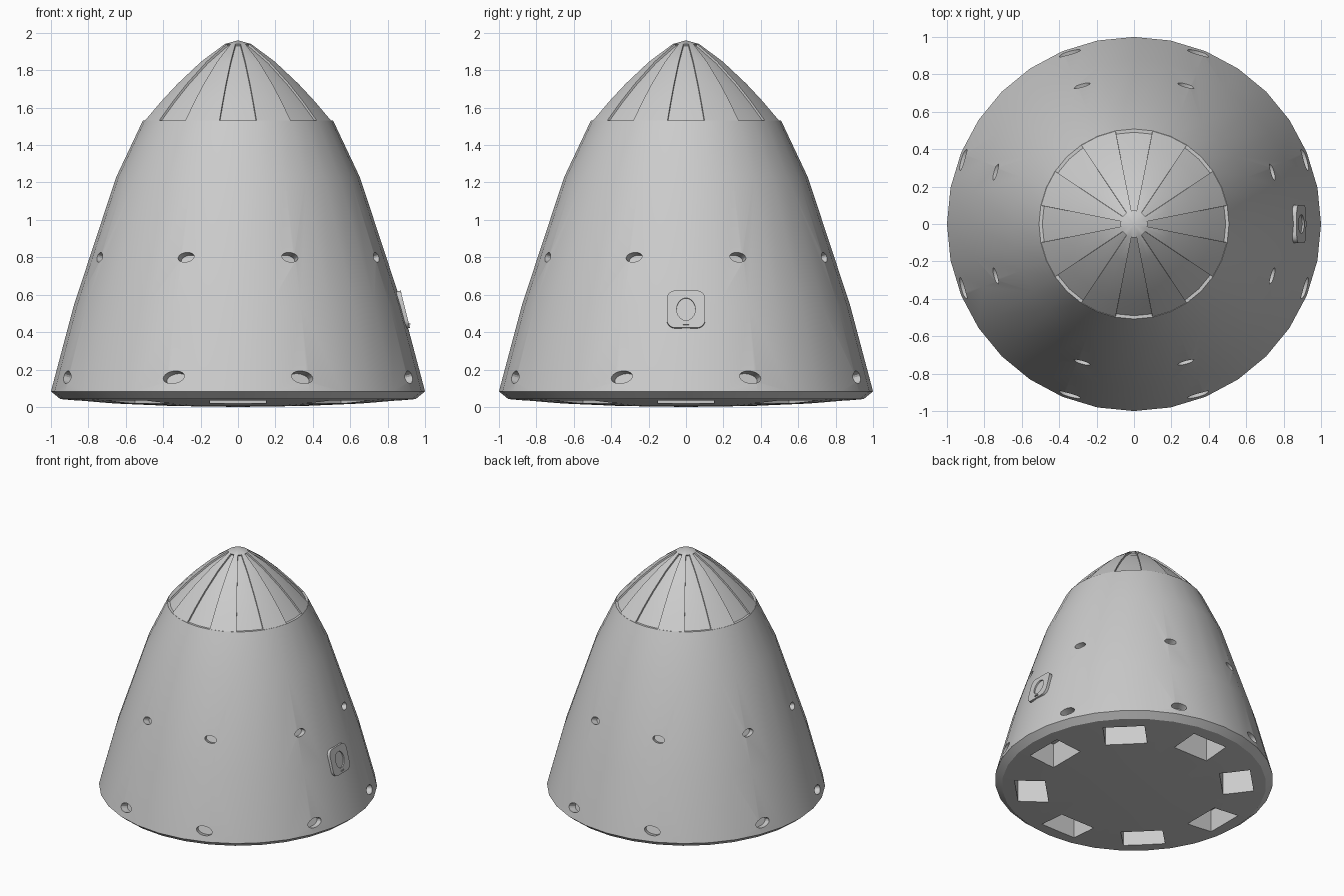
import bpy, bmesh, math
from mathutils import Matrix

if "Cube" in bpy.data.objects:
    bpy.data.objects.remove(bpy.data.objects["Cube"])

SIDES = 32
grey = bpy.data.materials.new("light_grey")
grey.diffuse_color = (0.6, 0.6, 0.6, 1)
grey.use_nodes = True
grey.node_tree.nodes["Principled BSDF"].inputs["Base Color"].default_value = grey.diffuse_color


def make_object(name, bm):
    bmesh.ops.recalc_face_normals(bm, faces=bm.faces)
    mesh = bpy.data.meshes.new(name)
    bm.to_mesh(mesh)
    bm.free()
    mesh.materials.append(grey)
    ob = bpy.data.objects.new(name, mesh)
    bpy.context.collection.objects.link(ob)
    return ob


def revolve(profile):
    """Spin (radius, z) points around z; radius 0 gives a pole."""
    bm = bmesh.new()
    rings = []
    for r, z in profile:
        n = SIDES if r > 0 else 1
        rings.append([bm.verts.new((r * math.cos(2 * math.pi * i / SIDES),
                                    r * math.sin(2 * math.pi * i / SIDES), z))
                      for i in range(n)])
    for a, b in zip(rings, rings[1:]):
        for i in range(SIDES):
            j = (i + 1) % SIDES
            loop = [a[i % len(a)], a[j % len(a)], b[j % len(b)], b[i % len(b)]]
            bm.faces.new(list(dict.fromkeys(loop)))
    return bm


def wall_frame(azimuth, r, z, slope, roll=0):
    """Frame on the wall: local x points out of the surface."""
    return (Matrix.Rotation(math.radians(azimuth), 4, 'Z')
            @ Matrix.Translation((r, 0, z))
            @ Matrix.Rotation(-math.radians(slope), 4, 'Y')
            @ Matrix.Rotation(math.radians(roll), 4, 'X'))


def add_oval(bm, frame, half_w, half_h, depth):
    shape = (Matrix.Diagonal((2 * depth, half_w, half_h, 1))
             @ Matrix.Rotation(math.pi / 2, 4, 'Y'))
    bmesh.ops.create_cone(bm, cap_ends=True, segments=20, radius1=1, radius2=1,
                          depth=1, matrix=frame @ shape)


def cut(ob, bm):
    cutter = make_object("cutter", bm)
    cutter.hide_render = True
    mod = ob.modifiers.new("cut", 'BOOLEAN')
    mod.operation = 'DIFFERENCE'
    mod.solver = 'EXACT'
    mod.object = cutter
    bpy.context.view_layer.update()
    ev = ob.evaluated_get(bpy.context.evaluated_depsgraph_get())
    mesh = bpy.data.meshes.new_from_object(ev)
    ob.modifiers.clear()
    ob.data = mesh
    bpy.data.objects.remove(cutter)


def smooth(ob, angle):
    bpy.ops.object.select_all(action='DESELECT')
    ob.select_set(True)
    bpy.context.view_layer.objects.active = ob
    bpy.ops.object.shade_smooth_by_angle(angle=math.radians(angle))


# capsule hull with shallow domed heat shield
hull = make_object("hull", revolve([
    (0, 0), (0.35, 0.005), (0.7, 0.02), (0.95, 0.042), (1.0, 0.083),
    (0.877, 0.545), (0.652, 1.227), (0.508, 1.532), (0, 1.532)]))

# thruster ports: two rows of eight, in pairs about each axis
bm = bmesh.new()
for r, z, slope, w, h in ((0.97, 0.157, 14.5, 0.06, 0.034),
                          (0.79, 0.8, 18, 0.045, 0.027)):
    for quarter in range(4):
        for side in (-1, 1):
            frame = wall_frame(90 * quarter + side * 20.6, r, z, slope, -8 * side)
            add_oval(bm, frame, w, h, 0.05)
# pockets in the heat shield
for k in range(8):
    bmesh.ops.create_cube(bm, size=1, matrix=Matrix.Rotation(k * math.pi / 4, 4, 'Z')
                          @ Matrix.Translation((0.74, 0, 0.06))
                          @ Matrix.Diagonal((0.22, 0.3, 0.3, 1)))
cut(hull, bm)
smooth(hull, 25)

# nose cone with eight sunken panels
bm = revolve([(0.506, 1.532), (0.42, 1.632), (0.33, 1.727), (0.2, 1.847),
              (0.072, 1.94), (0, 1.96)])
bmesh.ops.recalc_face_normals(bm, faces=bm.faces)
sunk = []
for f in bm.faces:
    c = f.calc_center_median()
    sector = round(math.degrees(math.atan2(c.y, c.x)) / 22.5)
    if sector % 2 == 0 and c.z < 1.94:
        sunk.append(f)
bmesh.ops.inset_region(bm, faces=sunk, thickness=0.001, depth=-0.012,
                       use_boundary=True, use_even_offset=True)
nose = make_object("nose_cone", bm)
smooth(nose, 25)

# side hatch: rounded plate with an oval window and a small handle
frame = wall_frame(0, 0.883, 0.52, 14)
bm = bmesh.new()
bmesh.ops.create_cube(bm, size=1, matrix=Matrix.Diagonal((0.05, 0.205, 0.205, 1)))
corners = [e for e in bm.edges if abs(e.verts[0].co.x - e.verts[1].co.x) > 0.01]
bmesh.ops.bevel(bm, geom=corners, offset=0.045, segments=5, profile=0.5,
                affect='EDGES')
bm.transform(frame @ Matrix.Translation((-0.013, 0, 0)))
hatch = make_object("side_hatch", bm)
bm = bmesh.new()
add_oval(bm, frame @ Matrix.Translation((0.012, 0, 0)), 0.05, 0.062, 0.01)
cut(hatch, bm)
smooth(hatch, 25)

bm = bmesh.new()
bmesh.ops.create_cube(bm, size=1, matrix=frame @ Matrix.Translation((0.013, 0, -0.083))
                      @ Matrix.Diagonal((0.012, 0.03, 0.008, 1)))
make_object("hatch_handle", bm)
